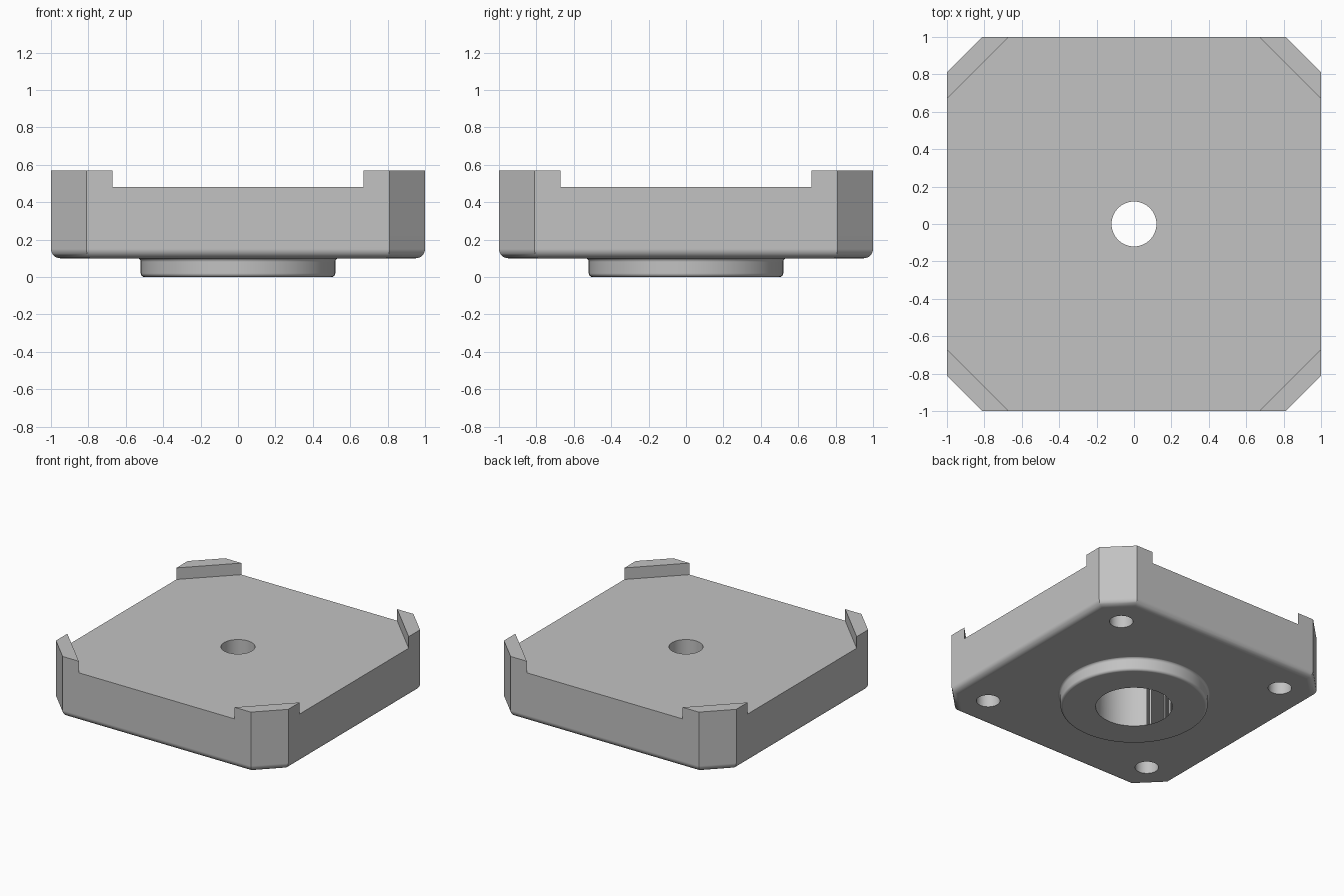
import bpy, bmesh, math

cube = bpy.data.objects.get("Cube")
if cube:
    bpy.data.objects.remove(cube, do_unlink=True)

# One plain grey finish
grey = bpy.data.materials.new("light grey")
grey.use_nodes = True
colour = (0.54, 0.54, 0.54, 1)
grey.diffuse_color = colour
grey.node_tree.nodes["Principled BSDF"].inputs["Base Color"].default_value = colour


def make_object(name, bm):
    bmesh.ops.recalc_face_normals(bm, faces=bm.faces)
    mesh = bpy.data.meshes.new(name)
    bm.to_mesh(mesh)
    bm.free()
    mesh.materials.append(grey)
    obj = bpy.data.objects.new(name, mesh)
    bpy.context.collection.objects.link(obj)
    return obj


def chamfered_block(name, half, chamfer_sum, z0, z1, fillet=0):
    """Square prism whose corners are cut along |x| + |y| = chamfer_sum."""
    b = chamfer_sum - half
    outline = []
    for k in range(4):
        c, s = round(math.cos(k * math.pi / 2)), round(math.sin(k * math.pi / 2))
        outline += [(c * x - s * y, s * x + c * y) for x, y in ((half, -b), (half, b))]
    bm = bmesh.new()
    base = bm.faces.new([bm.verts.new((x, y, z0)) for x, y in outline])
    rim = list(base.edges)
    top = bmesh.ops.extrude_face_region(bm, geom=[base], use_keep_orig=True)["geom"]
    verts = [v for v in top if isinstance(v, bmesh.types.BMVert)]
    bmesh.ops.translate(bm, verts=verts, vec=(0, 0, z1 - z0))
    if fillet:
        bmesh.ops.recalc_face_normals(bm, faces=bm.faces)
        bmesh.ops.bevel(bm, geom=rim, offset=fillet, offset_type='OFFSET',
                        segments=6, profile=0.5, affect='EDGES')
    return make_object(name, bm)


def lathe(name, profile, centre=(0, 0), steps=96):
    """Solid turned around a vertical axis from (radius, z) points."""
    bm = bmesh.new()
    verts = [bm.verts.new((r, 0, z)) for r, z in profile]
    edges = [bm.edges.new(pair) for pair in zip(verts, verts[1:])]
    bmesh.ops.spin(bm, geom=verts + edges, cent=(0, 0, 0), axis=(0, 0, 1),
                   angle=2 * math.pi, steps=steps, use_merge=True)
    bmesh.ops.remove_doubles(bm, verts=bm.verts, dist=1e-5)
    bmesh.ops.translate(bm, verts=bm.verts, vec=(*centre, 0))
    return make_object(name, bm)


def arc(cx, cz, radius, start, end, n=6):
    angles = [math.radians(start + (end - start) * i / n) for i in range(n + 1)]
    return [(cx + radius * math.cos(a), cz + radius * math.sin(a)) for a in angles]


def combine(target, tool, operation):
    tool.hide_render = True
    mod = target.modifiers.new(tool.name, 'BOOLEAN')
    mod.operation = operation
    mod.solver = 'EXACT'
    mod.object = tool
    bpy.context.view_layer.objects.active = target
    bpy.ops.object.modifier_apply(modifier=mod.name)
    bpy.data.objects.remove(tool, do_unlink=True)


# Body with rounded lower rim
BOTTOM, DECK, TOP = 0.1, 0.48, 0.57
body = chamfered_block("body", 1, 1.81, BOTTOM, TOP, fillet=0.05)

# Recessed deck, leaving a raised lug on each corner
combine(body, chamfered_block("deck_cutter", 1.2, 1.67, DECK, 1), 'DIFFERENCE')

# Round boss underneath, rounded at its foot and filleted into the body
boss_profile = ([(0, 0)] + arc(0.5, 0.02, 0.02, -90, 0)
                + arc(0.54, 0.081, 0.02, 180, 90) + [(0.54, 0.2), (0, 0.2)])
combine(body, lathe("boss", boss_profile), 'UNION')

# Stepped centre bore
bore = [(0, -0.1), (0.27, -0.1), (0.27, 0.33), (0.12, 0.33), (0.12, 1), (0, 1)]
combine(body, lathe("bore_cutter", bore), 'DIFFERENCE')

# Blind screw holes under the corners
hole = [(0, 0), (0.083, 0), (0.083, 0.35), (0, 0.35)]
for sx in (-1, 1):
    for sy in (-1, 1):
        tool = lathe("screw_hole_cutter", hole, (sx * 0.73, sy * 0.73), 48)
        combine(body, tool, 'DIFFERENCE')

# Smooth rounds, crisp edges
bpy.ops.object.select_all(action='DESELECT')
body.select_set(True)
bpy.context.view_layer.objects.active = body
bpy.ops.object.shade_smooth_by_angle(angle=math.radians(30))
normals = body.modifiers.new("weighted_normals", 'WEIGHTED_NORMAL')
normals.keep_sharp = True
